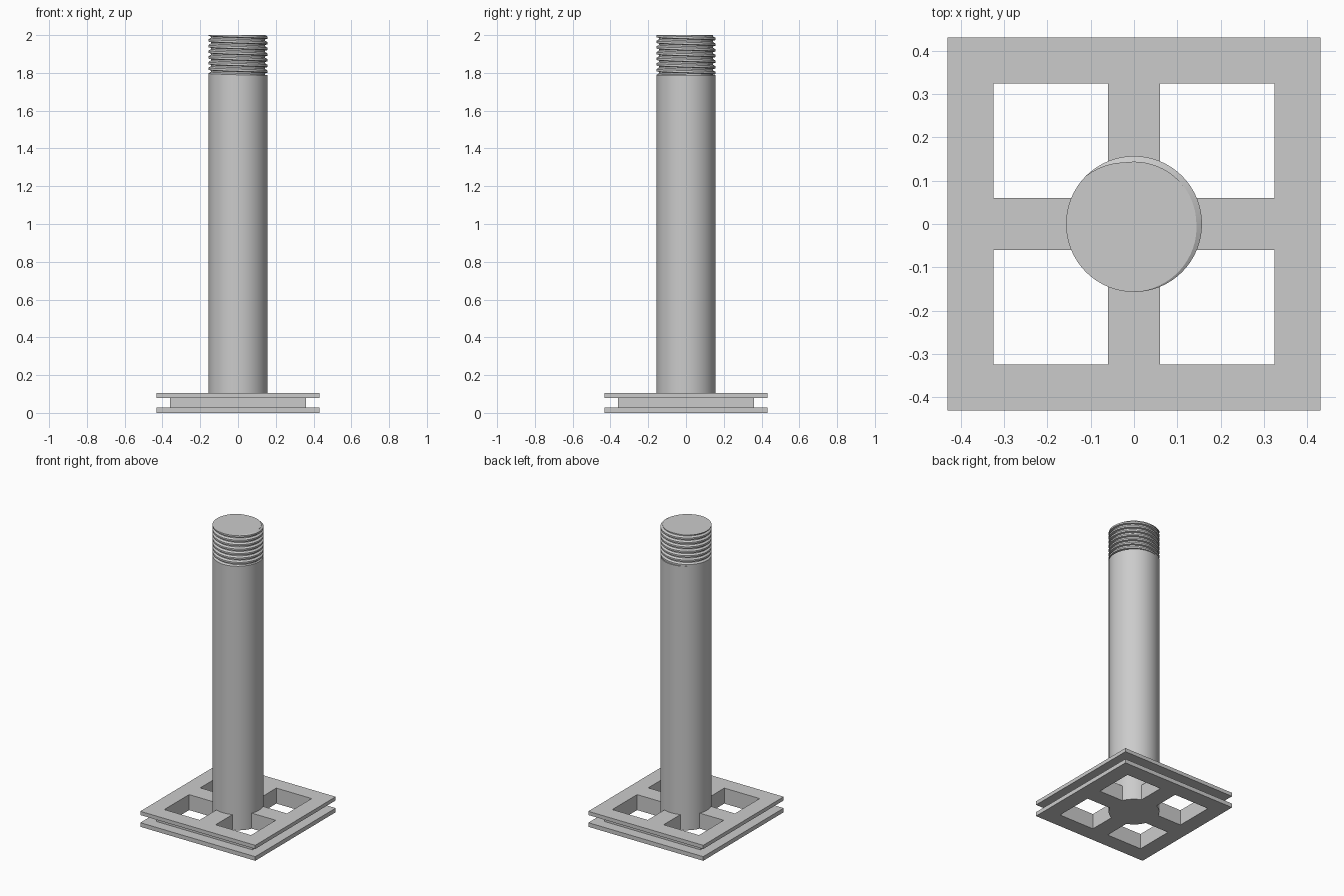
import bpy, bmesh, math

cube = bpy.data.objects.get("Cube")
if cube:
    bpy.data.objects.remove(cube)

grey = bpy.data.materials.new("plain_grey")
grey.use_nodes = True
colour = (0.6, 0.6, 0.6, 1)
grey.diffuse_color = colour
grey.node_tree.nodes["Principled BSDF"].inputs["Base Color"].default_value = colour

RADIUS, ROOT = 0.157, 0.144
NECK, TOP = 1.79, 2.0
SEGMENTS = 64


def finish(name, bm, smooth=False):
    bmesh.ops.recalc_face_normals(bm, faces=bm.faces)
    mesh = bpy.data.meshes.new(name)
    bm.to_mesh(mesh)
    bm.free()
    mesh.materials.append(grey)
    obj = bpy.data.objects.new(name, mesh)
    bpy.context.collection.objects.link(obj)
    if smooth:
        bpy.ops.object.select_all(action="DESELECT")
        obj.select_set(True)
        bpy.context.view_layer.objects.active = obj
        bpy.ops.object.shade_smooth_by_angle(angle=math.radians(25))
    return obj


# Square frame with a cross inside, leaving four square windows
def frame_layer(name, half, bottom, top):
    lines = [-half, -0.325, -0.06, 0.06, 0.325, half]
    bm = bmesh.new()
    grid = [[bm.verts.new((x, y, bottom)) for y in lines] for x in lines]
    for i in range(5):
        for j in range(5):
            if not (i in (1, 3) and j in (1, 3)):
                bm.faces.new((grid[i][j], grid[i + 1][j],
                              grid[i + 1][j + 1], grid[i][j + 1]))
    result = bmesh.ops.extrude_face_region(bm, geom=bm.faces[:],
                                           use_keep_orig=True)
    moved = [g for g in result["geom"] if isinstance(g, bmesh.types.BMVert)]
    bmesh.ops.translate(bm, verts=moved, vec=(0, 0, top - bottom))
    return finish(name, bm)


frame_layer("lower_base_plate", 0.431, 0, 0.028)
frame_layer("base_core", 0.36, 0.028, 0.08)
frame_layer("upper_base_plate", 0.431, 0.08, 0.105)

# Plain round post
bm = bmesh.new()
bmesh.ops.create_cone(bm, cap_ends=True, segments=SEGMENTS, radius1=RADIUS,
                      radius2=RADIUS, depth=NECK)
bmesh.ops.translate(bm, verts=bm.verts, vec=(0, 0, NECK / 2))
finish("post", bm, True)

# Screw thread: a helical sweep, trimmed flat at both ends
PITCH, HAND = 0.03, -1
profile = [(0, RADIUS), (0.37, RADIUS), (0.63, ROOT), (0.9, ROOT)]
bm = bmesh.new()
rows = []
for i in range(SEGMENTS + 1):
    turn = i / SEGMENTS
    a = turn * math.tau
    row = []
    for k in range(-11, 3):
        for u, r in profile:
            z = TOP + PITCH * (k + u + HAND * (turn + 0.625))
            row.append(bm.verts.new((r * math.cos(a), r * math.sin(a), z)))
    rows.append(row)
for a, b in zip(rows, rows[1:]):
    for j in range(len(a) - 1):
        bm.faces.new((a[j], b[j], b[j + 1], a[j + 1]))
bmesh.ops.remove_doubles(bm, verts=bm.verts, dist=1e-5)
for height, direction in ((TOP, 1), (NECK, -1)):
    bmesh.ops.bisect_plane(bm, geom=bm.verts[:] + bm.edges[:] + bm.faces[:],
                           plane_co=(0, 0, height), plane_no=(0, 0, direction),
                           clear_outer=True)
bmesh.ops.remove_doubles(bm, verts=bm.verts, dist=1e-5)
rim = [e for e in bm.edges if e.is_boundary]
bmesh.ops.holes_fill(bm, edges=rim, sides=0)
finish("screw_thread", bm, True)
